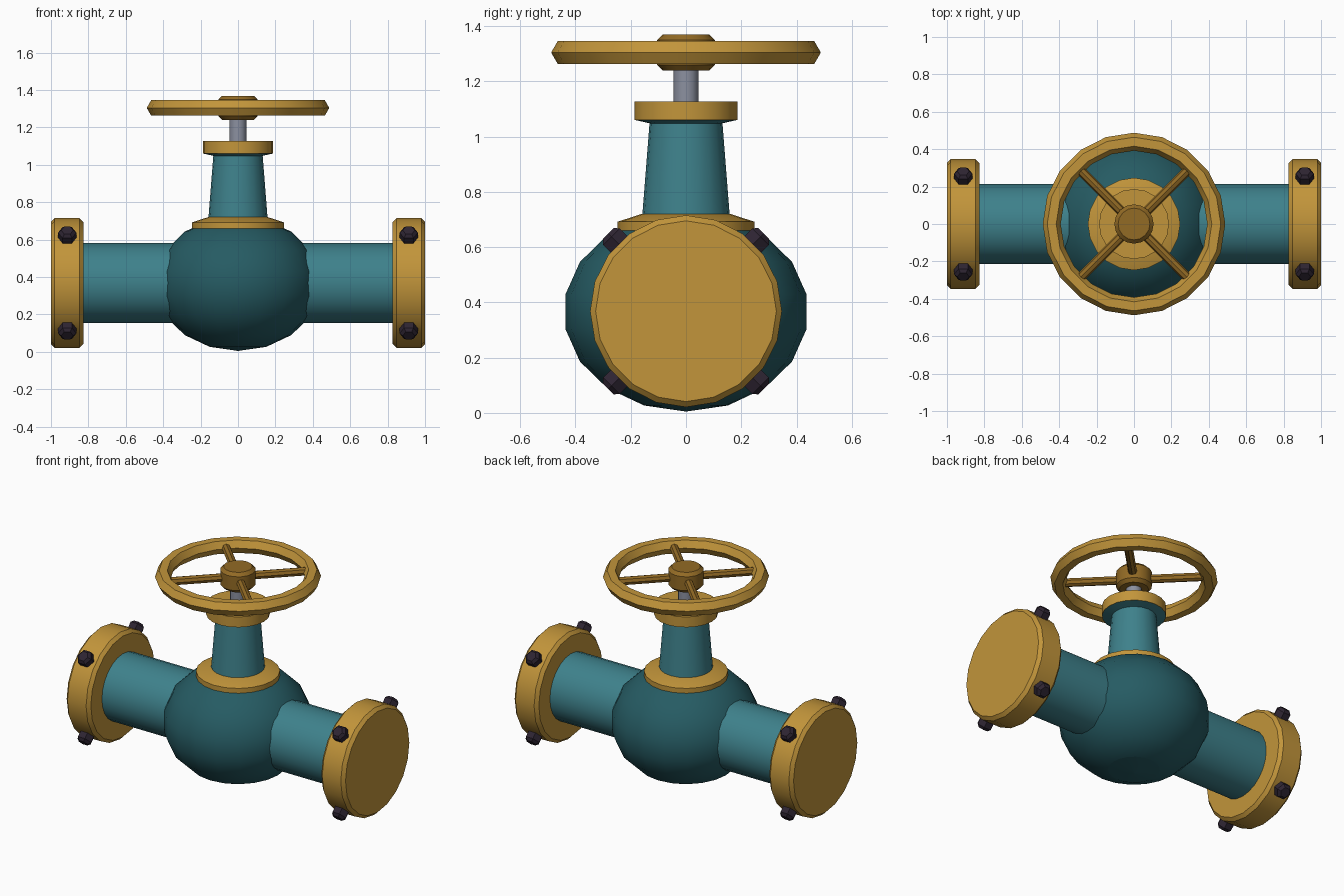
import bpy, bmesh
from math import sin, cos, pi, radians
from mathutils import Matrix

cube = bpy.data.objects.get("Cube")
if cube:
    bpy.data.objects.remove(cube)


def material(name, color):
    m = bpy.data.materials.new(name)
    m.use_nodes = True
    m.diffuse_color = (*color, 1)
    bsdf = next(n for n in m.node_tree.nodes if n.type == 'BSDF_PRINCIPLED')
    bsdf.inputs["Base Color"].default_value = (*color, 1)
    return m


TEAL = material("pipe teal", (0.048, 0.22, 0.26))
DEEP = material("deep teal", (0.019, 0.105, 0.125))
GOLD = material("brass", (0.54, 0.30, 0.043))
DARK_GOLD = material("dark brass", (0.29, 0.145, 0.018))
STEEL = material("steel", (0.26, 0.28, 0.35))
BOLT = material("dark bolt", (0.027, 0.018, 0.032))


def lathe(name, profile, mat, sides=20, matrix=Matrix(), closed=False):
    """Revolve (radius, height) points around z, then place with matrix."""
    bm = bmesh.new()
    rings = [[bm.verts.new((r * cos(2 * pi * i / sides), r * sin(2 * pi * i / sides), z))
              for i in range(sides)] for r, z in profile]
    pairs = list(zip(rings, rings[1:]))
    if closed:
        pairs.append((rings[-1], rings[0]))
    for a, b in pairs:
        for i in range(sides):
            j = (i + 1) % sides
            bm.faces.new((a[i], a[j], b[j], b[i]))
    if not closed:
        bm.faces.new(rings[0])
        bm.faces.new(rings[-1])
    bmesh.ops.remove_doubles(bm, verts=bm.verts, dist=1e-5)
    bmesh.ops.recalc_face_normals(bm, faces=bm.faces)
    bm.transform(matrix)
    mesh = bpy.data.meshes.new(name)
    bm.to_mesh(mesh)
    bm.free()
    mesh.materials.append(mat)
    obj = bpy.data.objects.new(name, mesh)
    bpy.context.collection.objects.link(obj)
    bpy.ops.object.select_all(action='DESELECT')
    obj.select_set(True)
    bpy.context.view_layer.objects.active = obj
    bpy.ops.object.shade_smooth_by_angle(angle=radians(32))
    return obj


def drum(r, z0, z1, bevel):
    """Profile of a cylinder with chamfered rims."""
    return [(r - bevel, z0), (r, z0 + bevel), (r, z1 - bevel), (r - bevel, z1)]


AXIS = 0.368  # height of the pipe's centre line
ALONG_X = Matrix.Translation((0, 0, AXIS)) @ Matrix.Rotation(pi / 2, 4, 'Y')

# Round valve body, slightly squashed
RINGS = 9
lathe("valve_body", [(0.443 * sin(pi * k / RINGS), 0.366 - 0.361 * cos(pi * k / RINGS))
                     for k in range(1, RINGS)], DEEP)
bottom_and_top = [(0.001, 0.005), (0.443 * sin(pi / RINGS), 0.366 - 0.361 * cos(pi / RINGS))]
lathe("body_base", bottom_and_top, DEEP)

# Pipe through the body, with an end flange and four bolts on each side
lathe("pipe", [(0.213, -0.85), (0.213, 0.85)], TEAL, 24, ALONG_X)
for side, label in ((1, "left"), (-1, "right")):
    ends = sorted((side * 0.827, side * 1.0))
    lathe(label + "_flange", drum(0.347, *ends, 0.02), GOLD, 20, ALONG_X)
    for k in range(4):
        place = (Matrix.Translation((side * 0.913, 0, AXIS))
                 @ Matrix.Rotation(pi / 4 + k * pi / 2, 4, 'X'))
        lathe(f"{label}_bolt_{k + 1}", drum(0.049, 0.32, 0.398, 0.017), BOLT, 6, place)

# Bonnet: flange on the body, tapering neck, collar
lathe("bonnet_flange", [(0.247, 0.63), (0.247, 0.692), (0.16, 0.72)], GOLD)
lathe("bonnet_neck", [(0.164, 0.64), (0.132, 1.048), (0.185, 1.06)], TEAL)
lathe("bonnet_collar", [(0.187, 1.06), (0.187, 1.127)], GOLD)

# Stem and handwheel
HUB = 1.304
lathe("stem", [(0.046, 1.1), (0.046, 1.26)], STEEL, 12)
lathe("wheel_hub", drum(0.105, 1.239, 1.369, 0.02), DARK_GOLD, 16)
lathe("wheel_rim", [(0.44 + 0.048 * cos(k * pi / 3), HUB + 0.048 * sin(k * pi / 3))
                    for k in range(6)], GOLD, 20, closed=True)
for k in range(4):
    place = (Matrix.Translation((0, 0, HUB))
             @ Matrix.Rotation(pi / 4 + k * pi / 2, 4, 'Z') @ Matrix.Rotation(pi / 2, 4, 'Y'))
    lathe(f"wheel_spoke_{k + 1}", [(0.026, 0.05), (0.026, 0.42)], DARK_GOLD, 8, place)
